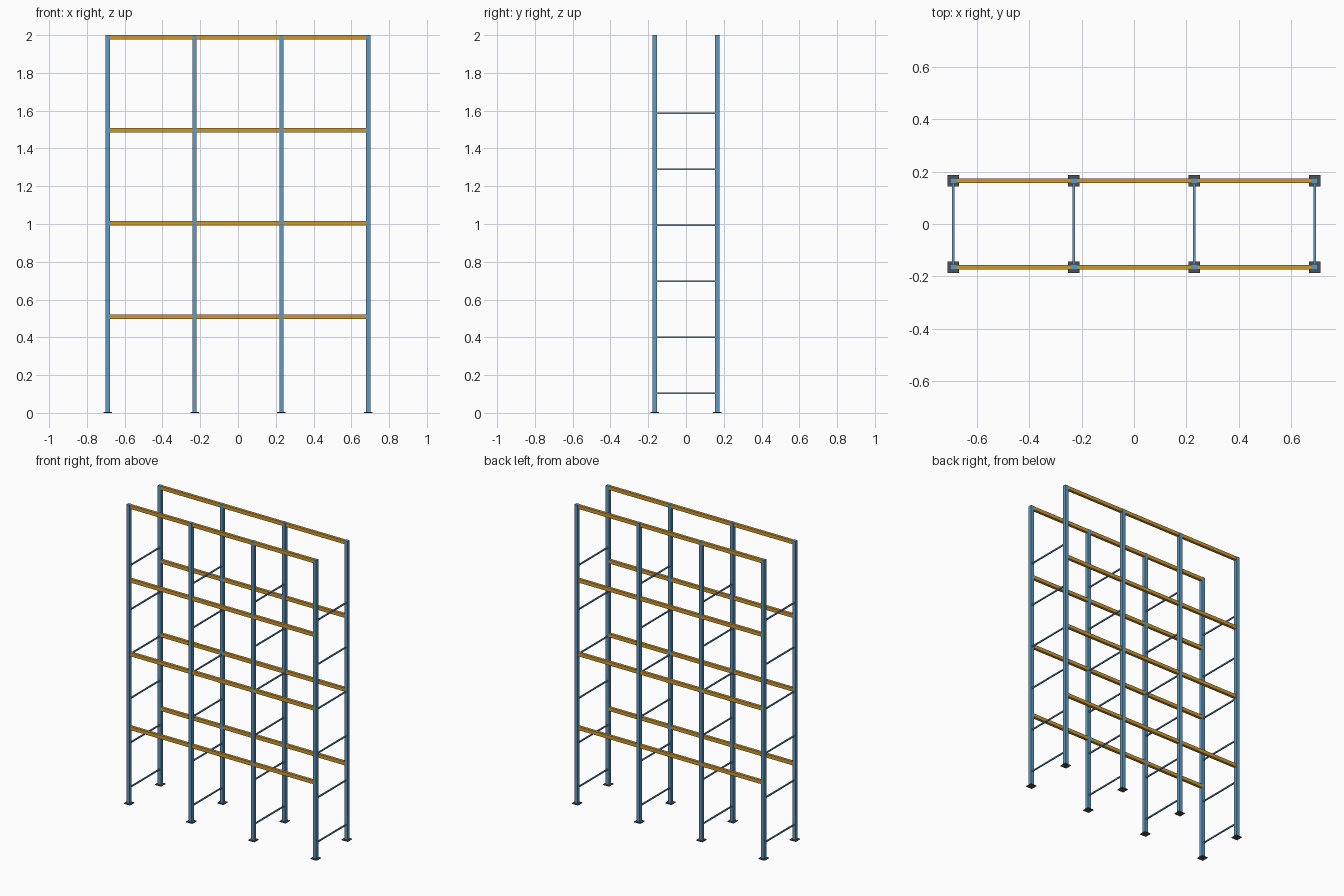
import bpy

cube = bpy.data.objects.get("Cube")
if cube:
    bpy.data.objects.remove(cube, do_unlink=True)


def material(name, rgb):
    m = bpy.data.materials.new(name)
    m.use_nodes = True
    color = (*rgb, 1)
    m.diffuse_color = color
    m.node_tree.nodes["Principled BSDF"].inputs["Base Color"].default_value = color
    return m


BLUE = material("steel blue", (0.12, 0.32, 0.53))
ORANGE = material("amber orange", (0.62, 0.31, 0.03))
GREY = material("dark grey", (0.08, 0.08, 0.09))


def box(name, center, size, mat):
    bpy.ops.mesh.primitive_cube_add(size=1, location=center)
    ob = bpy.context.object
    ob.name = name
    ob.scale = size
    bpy.ops.object.transform_apply(location=False, rotation=False, scale=True)
    ob.data.materials.append(mat)
    return ob


HEIGHT = 2.0
POST = 0.023
PLATE = 0.045
PLATE_T = 0.005
FRAME_X = [-0.69, -0.23, 0.23, 0.69]
SIDE_Y = 0.165
BEAM_Z = [0.51, 1.003, 1.496, 1.988]
BEAM_H, BEAM_T = 0.024, 0.018
RUNG = 0.008

# Upright frames: two posts on foot plates, joined by rungs
for x in FRAME_X:
    for y in (-SIDE_Y, SIDE_Y):
        box("foot_plate", (x, y, PLATE_T / 2), (PLATE, PLATE, PLATE_T), GREY)
        box("upright_post", (x, y, (HEIGHT + PLATE_T) / 2),
            (POST, POST, HEIGHT - PLATE_T), BLUE)
    for i in range(6):
        box("frame_rung", (x, 0, 0.105 + i * 0.2965),
            (RUNG, 2 * SIDE_Y - POST, RUNG), BLUE)

# Shelf beams between neighbouring frames, front and back
for left, right in zip(FRAME_X, FRAME_X[1:]):
    for y in (-SIDE_Y, SIDE_Y):
        for z in BEAM_Z:
            box("shelf_beam", ((left + right) / 2, y, z),
                (right - left - POST, BEAM_T, BEAM_H), ORANGE)
